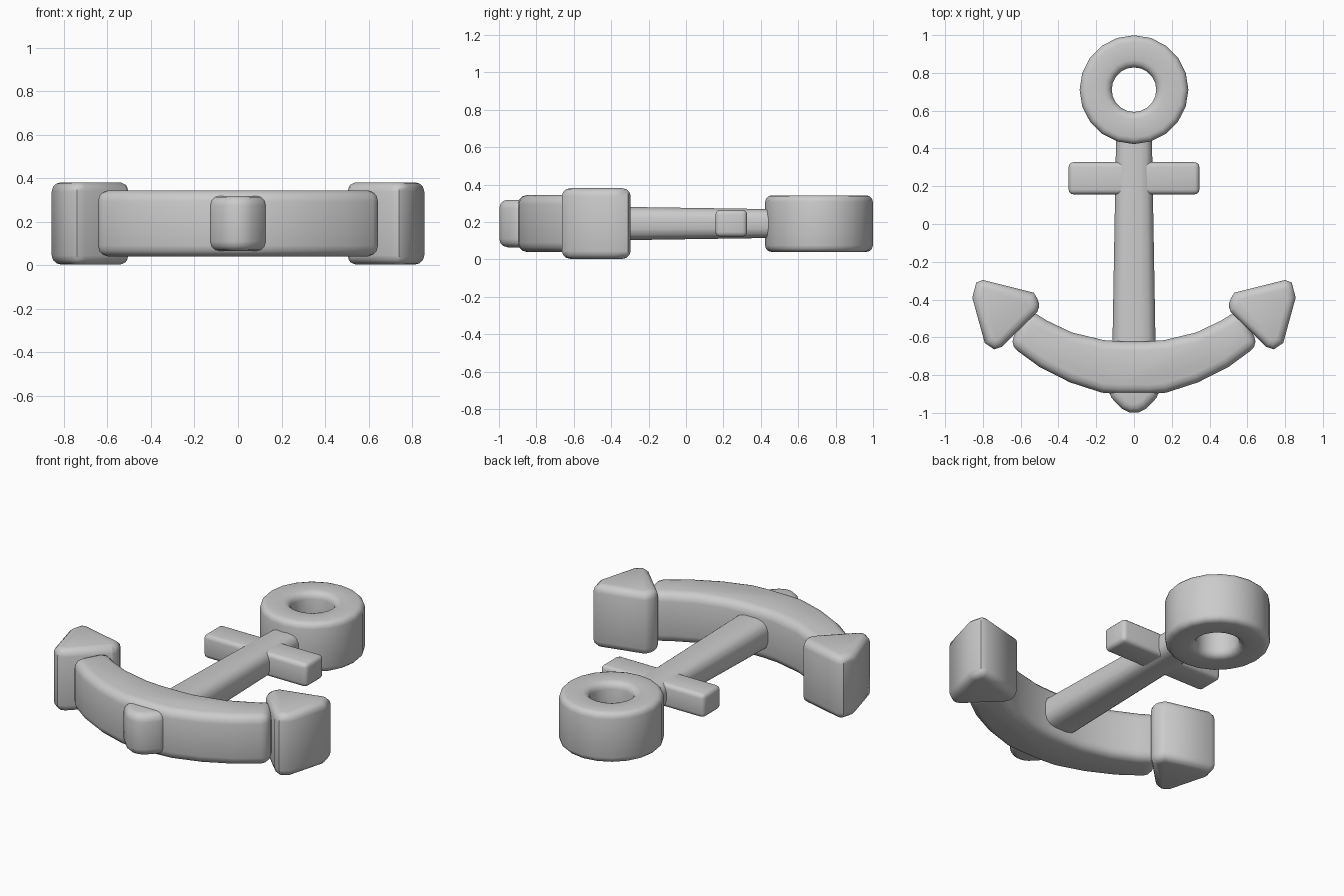
import bpy, bmesh, math

if "Cube" in bpy.data.objects:
    bpy.data.objects.remove(bpy.data.objects["Cube"])

MID = 0.192  # mid height of the whole anchor


def finish(bm, name, bevel=0.0):
    """Round the hard edges, then store the mesh as a smooth object."""
    bmesh.ops.recalc_face_normals(bm, faces=bm.faces)
    if bevel:
        hard = [e for e in bm.edges if e.calc_face_angle(0) > 1.0]
        bmesh.ops.bevel(bm, geom=hard, offset=bevel, segments=3, profile=0.5,
                        affect='EDGES', clamp_overlap=False)
    bmesh.ops.recalc_face_normals(bm, faces=bm.faces)
    me = bpy.data.meshes.new(name)
    bm.to_mesh(me)
    bm.free()
    ob = bpy.data.objects.new(name, me)
    bpy.context.collection.objects.link(ob)
    bpy.ops.object.select_all(action='DESELECT')
    ob.select_set(True)
    bpy.context.view_layer.objects.active = ob
    bpy.ops.object.shade_smooth_by_angle(angle=math.radians(50))
    return ob


def prism(name, outline, z0, z1, bevel):
    """Extrude a top-view outline between two heights."""
    bm = bmesh.new()
    low = [bm.verts.new((x, y, z0)) for x, y in outline]
    face = bm.faces.new(low)
    ext = bmesh.ops.extrude_face_region(bm, geom=[face])['geom']
    for v in ext:
        if isinstance(v, bmesh.types.BMVert):
            v.co.z = z1
    return finish(bm, name, bevel)


# ring: lathed rounded profile
def rounded(r0, r1, z0, z1, b0, b1):
    pts = []
    for cx, cz, b, start in ((r1 - b1, z1 - b1, b1, 90), (r0 + b0, z1 - b0, b0, 180),
                             (r0 + b0, z0 + b0, b0, 270), (r1 - b1, z0 + b1, b1, 360)):
        for k in range(4):
            a = math.radians(start - 90 + 30 * k)
            pts.append((cx + b * math.cos(a), cz + b * math.sin(a)))
    return pts


bm = bmesh.new()
N = 20
profile = rounded(0.118, 0.288, 0.04, 0.343, 0.04, 0.035)
loops = []
for i in range(N):
    a = 2 * math.pi * (i + 0.0) / N
    loops.append([bm.verts.new((r * math.cos(a), 0.711 + r * math.sin(a), z)) for r, z in profile])
for i in range(N):
    p, q = loops[i], loops[(i + 1) % N]
    for k in range(len(p)):
        n = (k + 1) % len(p)
        bm.faces.new((p[k], q[k], q[n], p[n]))
finish(bm, "ring")

# shank: tapered bar with a rounded section
bm = bmesh.new()
sections = []
for y, hx, hz in ((0.46, 0.096, 0.078), (-0.72, 0.117, 0.096)):
    pts = []
    for k in range(16):
        a = 2 * math.pi * (k + 0.5) / 16
        c, s = math.cos(a), math.sin(a)
        pts.append(bm.verts.new((hx * math.copysign(abs(c) ** 0.65, c), y,
                                 MID + hz * math.copysign(abs(s) ** 0.65, s))))
    sections.append(pts)
a, b = sections
for k in range(16):
    n = (k + 1) % 16
    bm.faces.new((a[k], a[n], b[n], b[k]))
bm.faces.new(a)
bm.faces.new(b)
finish(bm, "shank")

# crossbar
prism("crossbar", [(-0.346, 0.157), (0.346, 0.157), (0.346, 0.327), (-0.346, 0.327)],
      0.122, 0.264, 0.025)

# curved arms
outer = [(0.08, -0.9), (0.17, -0.893), (0.34, -0.838), (0.50, -0.757), (0.66, -0.64)]
inner = [(0.56, -0.45), (0.46, -0.512), (0.33, -0.574), (0.16, -0.615), (0.06, -0.622)]
half = outer + inner
prism("arms", half + [(-x, y) for x, y in reversed(half)], 0.04, 0.344, 0.05)

# flukes at both arm tips
fluke = [(0.80, -0.296), (0.53, -0.364), (0.492, -0.43), (0.512, -0.465), (0.70, -0.65),
         (0.74, -0.664), (0.79, -0.63), (0.856, -0.39), (0.835, -0.31)]
for side, s in (("left", -1), ("right", 1)):
    prism(side + "_fluke", [(s * x, y) for x, y in fluke], 0.003, 0.381, 0.042)

# crown knob at the bottom of the anchor
knob = [(0.025, -0.998), (0.065, -0.977), (0.12, -0.92), (0.131, -0.885), (0.11, -0.80)]
prism("crown_knob", knob + [(-x, y) for x, y in reversed(knob)], 0.065, 0.319, 0.045)
